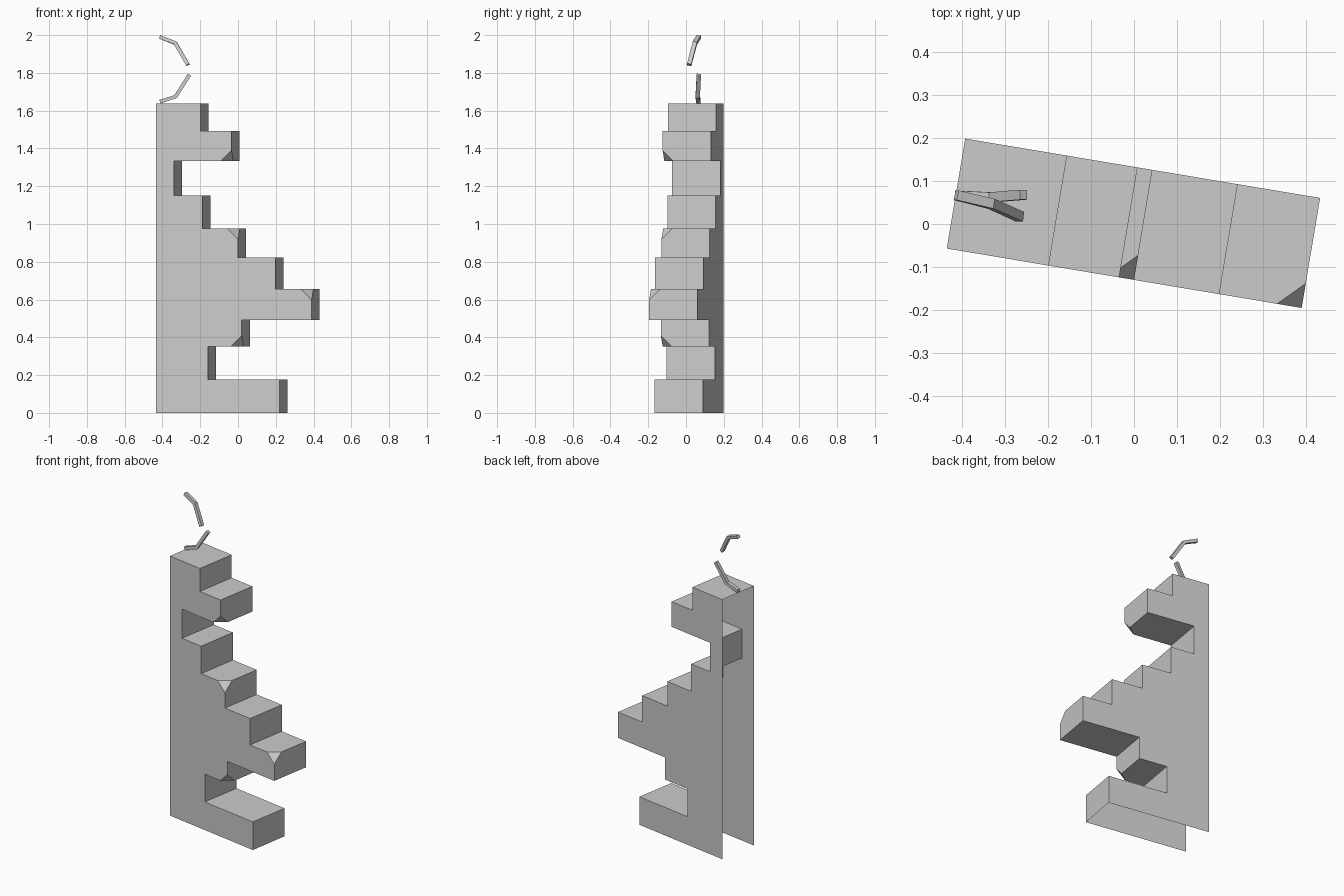
import bpy, bmesh, math
from mathutils import Vector, Matrix

if "Cube" in bpy.data.objects:
    bpy.data.objects.remove(bpy.data.objects["Cube"])

def finish(name, bm):
    me = bpy.data.meshes.new(name)
    bm.to_mesh(me)
    bm.free()
    ob = bpy.data.objects.new(name, me)
    bpy.context.collection.objects.link(ob)
    return ob

# stepped slab: (reach, top height, corner chamfer) per step, from the ground up
STEPS = [(.664, .177, None), (.279, .352, None), (.461, .492, 'low'),
         (.836, .655, 'high'), (.642, .822, None), (.441, .977, 'high'),
         (.25, 1.15, None), (.097, 1.333, None), (.406, 1.492, 'low'),
         (.24, 1.637, None)]
WIDTH, CUT = .259, .058

profile, chamfered, z = [(0, 0)], [], 0
for reach, top, cut in STEPS:
    if cut:
        chamfered.append(len(profile) + (cut == 'high'))
    profile += [(reach, z), (reach, top)]
    z = top
profile.append((0, z))

bm = bmesh.new()
front = [bm.verts.new((x, 0, h)) for x, h in profile]
back = [bm.verts.new((x, WIDTH, h)) for x, h in profile]
bm.faces.new(front)
bm.faces.new(back[::-1])
n = len(profile)
# left end and underside stay open
for i in range(1, n - 1):
    bm.faces.new((front[i], back[i], back[i + 1], front[i + 1]))
bm.normal_update()
bm.faces.ensure_lookup_table()
bmesh.ops.recalc_face_normals(bm, faces=bm.faces[:])
bmesh.ops.bevel(bm, geom=[front[i] for i in chamfered], offset=CUT,
                segments=1, profile=.5, affect='VERTICES')
bm.transform(Matrix.Translation((-.435, -.057, 0)) @
             Matrix.Rotation(math.radians(-9.5), 4, 'Z'))
finish("stepped_slab", bm)

# thin bent bars with a square section
def bent_bar(name, pts, r=.0115):
    pts = [Vector(p) for p in pts]
    bm = bmesh.new()
    rings = []
    for i, p in enumerate(pts):
        t = (pts[min(i + 1, len(pts) - 1)] - pts[max(i - 1, 0)]).normalized()
        up = t.cross(Vector((0, 1, 0))).normalized()
        side = up.cross(t)
        rings.append([bm.verts.new(p + up * a * r * .85 + side * b * r)
                      for a, b in ((-1, -1), (1, -1), (1, 1), (-1, 1))])
    for a, b in zip(rings, rings[1:]):
        for k in range(4):
            bm.faces.new((a[k], a[(k + 1) % 4], b[(k + 1) % 4], b[k]))
    bm.faces.new(rings[0][::-1])
    bm.faces.new(rings[-1])
    bmesh.ops.recalc_face_normals(bm, faces=bm.faces[:])
    finish(name, bm)

bent_bar("lower_bar", [(-.413, .066, 1.648), (-.33, .062, 1.675), (-.257, .068, 1.79)])
bent_bar("upper_bar", [(-.413, .067, 1.99), (-.332, .047, 1.958), (-.265, .017, 1.843)])
